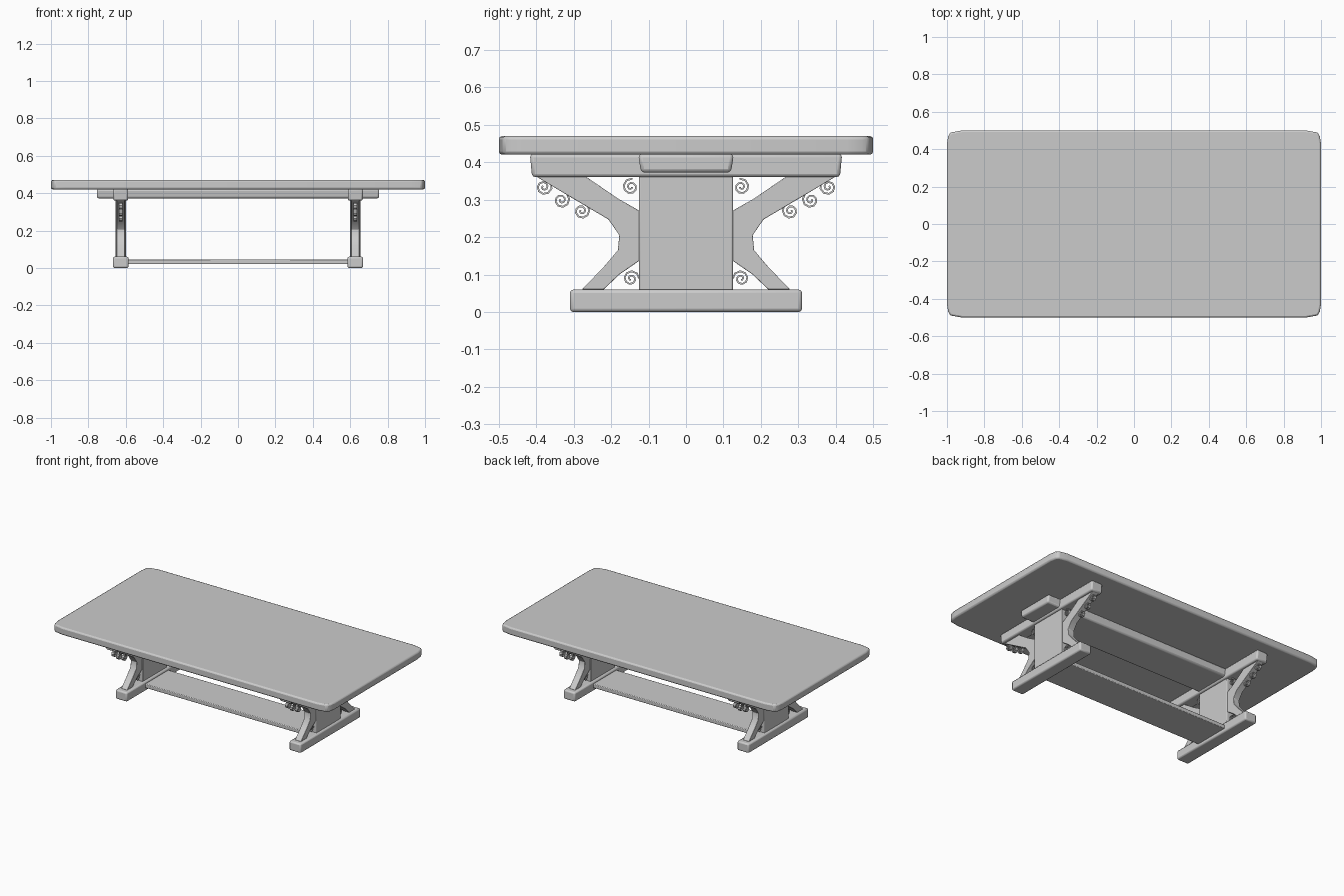
import bpy, bmesh, math
from mathutils import Vector

if "Cube" in bpy.data.objects:
    bpy.data.objects.remove(bpy.data.objects["Cube"])


def finish(ob, bevel=0.0, segments=2):
    bpy.context.view_layer.objects.active = ob
    for o in bpy.context.selected_objects:
        o.select_set(False)
    ob.select_set(True)
    if bevel:
        m = ob.modifiers.new("soft_edges", "BEVEL")
        m.width, m.segments = bevel, segments
        m.limit_method, m.angle_limit = "ANGLE", math.radians(40)
    bpy.ops.object.shade_smooth_by_angle(angle=math.radians(35))
    return ob


def prism(name, points, offset, bevel=0.0):
    """Closed 3D outline swept along an offset vector."""
    me = bpy.data.meshes.new(name)
    bm = bmesh.new()
    face = bm.faces.new([bm.verts.new(p) for p in points])
    out = bmesh.ops.extrude_face_region(bm, geom=[face])
    bmesh.ops.translate(bm, vec=Vector(offset),
                        verts=[v for v in out["geom"] if isinstance(v, bmesh.types.BMVert)])
    bmesh.ops.recalc_face_normals(bm, faces=bm.faces)
    bm.to_mesh(me)
    bm.free()
    ob = bpy.data.objects.new(name, me)
    bpy.context.collection.objects.link(ob)
    return finish(ob, bevel)


def box(name, x0, x1, y, z0, z1, bevel=0.0, taper=0.0):
    """Box symmetric in y, optionally narrower at the bottom."""
    pts = [(x0, -y + taper, z0), (x0, y - taper, z0), (x0, y, z1), (x0, -y, z1)]
    return prism(name, pts, (x1 - x0, 0, 0), bevel)


def scroll(name, x, side, cy, cz, r, start, turn):
    """Flat spiral ribbon in the y-z plane."""
    cu = bpy.data.curves.new(name, "CURVE")
    cu.dimensions = "3D"
    cu.bevel_depth, cu.bevel_resolution = 0.003, 0
    sp = cu.splines.new("POLY")
    n = 15
    sp.points.add(n - 1)
    for i, p in enumerate(sp.points):
        a = start + turn * i * math.radians(42)
        rad = r * (1 - 0.8 * i / (n - 1))
        p.co = (0, side * (cy + rad * math.cos(a)), cz + rad * math.sin(a), 1)
    cu.extrude = 0.007
    # ribbon width must run across the table legs, so orient every point
    cu.twist_mode = "Z_UP"
    for p in sp.points:
        p.tilt = math.pi / 2
    ob = bpy.data.objects.new(name, cu)
    ob.location.x = x
    bpy.context.collection.objects.link(ob)


def ribbon(name, x, side, cy, cz, r, start, turn, half=0.009, thick=0.005):
    """Spiral strip as a solid band."""
    n = 16
    inner, outer = [], []
    for i in range(n):
        a = start + turn * i * math.radians(42)
        rad = r * (1 - 0.8 * i / (n - 1))
        for lst, q in ((outer, rad), (inner, rad - thick)):
            lst.append((x - half, side * (cy + q * math.cos(a)), cz + q * math.sin(a)))
    me = bpy.data.meshes.new(name)
    bm = bmesh.new()
    o = [bm.verts.new(p) for p in outer]
    k = [bm.verts.new(p) for p in inner]
    faces = [bm.faces.new((o[i], o[i + 1], k[i + 1], k[i])) for i in range(n - 1)]
    out = bmesh.ops.extrude_face_region(bm, geom=faces)
    bmesh.ops.translate(bm, vec=(2 * half, 0, 0),
                        verts=[v for v in out["geom"] if isinstance(v, bmesh.types.BMVert)])
    bmesh.ops.recalc_face_normals(bm, faces=bm.faces)
    bm.to_mesh(me)
    bm.free()
    ob = bpy.data.objects.new(name, me)
    bpy.context.collection.objects.link(ob)
    finish(ob)


# Table top with slightly eased corners
q = [(1.0, 0.43), (0.993, 0.47), (0.982, 0.489), (0.92, 0.5)]
outline = (q + [(-x, y) for x, y in reversed(q)]
           + [(-x, -y) for x, y in q] + [(x, -y) for x, y in reversed(q)])
prism("table_top", [(x, y, 0.42) for x, y in outline], (0, 0, 0.05), 0.009)

# Long rail under the top and low stretcher plank
box("top_rail", -0.755, 0.755, 0.128, 0.372, 0.422, 0.01, 0.008)
box("stretcher", -0.61, 0.61, 0.12, 0.02, 0.046, 0.004)

# Outline of one curved brace (y, z)
brace = [(0.40, 0.362), (0.30, 0.302), (0.207, 0.247), (0.178, 0.205), (0.182, 0.165),
         (0.22, 0.12), (0.278, 0.06), (0.22, 0.06), (0.178, 0.10), (0.12, 0.14),
         (0.12, 0.268), (0.18, 0.302), (0.268, 0.362)]
# Scrolls: centre y, centre z, start angle in degrees, turn direction
scrolls = [(0.380, 0.334, 150, 1), (0.333, 0.299, 130, 1), (0.279, 0.270, 130, 1),
           (0.147, 0.334, 100, -1), (0.147, 0.089, 180, -1)]

# Two trestle ends
for tag, s in (("right", 1), ("left", -1)):
    cx = s * 0.627
    box(f"{tag}_foot", cx - 0.042, cx + 0.042, 0.31, 0.0, 0.06, 0.009)
    box(f"{tag}_post", cx - 0.027, cx + 0.027, 0.125, 0.055, 0.375, 0.004)
    box(f"{tag}_crossbeam", cx - 0.04, cx + 0.04, 0.417, 0.36, 0.422, 0.009, 0.006)
    for end, t in (("back", 1), ("front", -1)):
        prism(f"{tag}_{end}_brace", [(cx - 0.022, t * y, z) for y, z in brace],
              (0.044, 0, 0), 0.002)
        for i, (y, z, a, d) in enumerate(scrolls):
            ribbon(f"{tag}_{end}_scroll_{i + 1}", cx, t, y, z, 0.025, math.radians(a), d)
